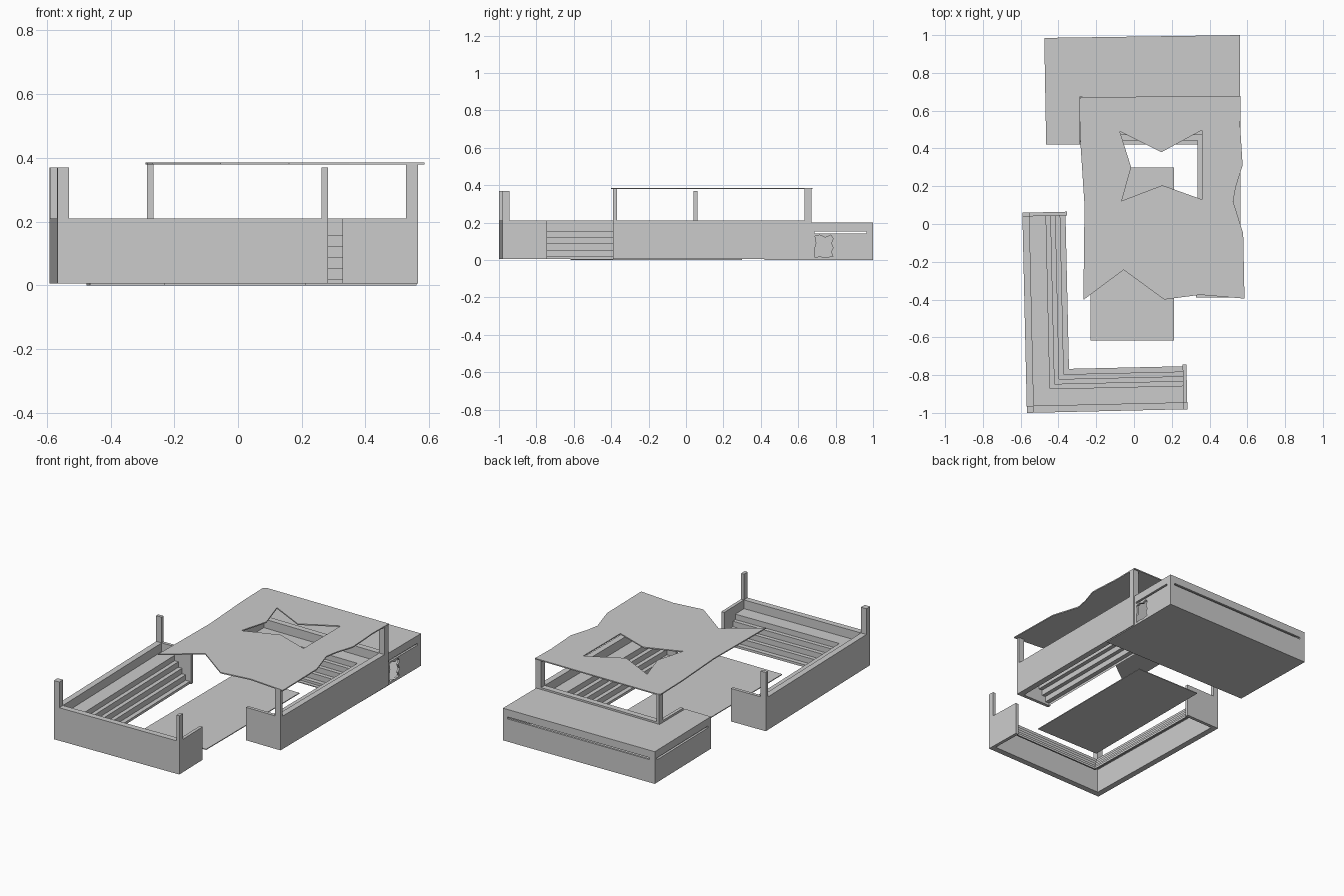
import bpy, bmesh
from math import pi, radians
from mathutils import Matrix

if "Cube" in bpy.data.objects:
    bpy.data.objects.remove(bpy.data.objects["Cube"])


def mesh_object(name, bm, matrix=Matrix()):
    bmesh.ops.recalc_face_normals(bm, faces=bm.faces)
    mesh = bpy.data.meshes.new(name)
    bm.to_mesh(mesh)
    bm.free()
    ob = bpy.data.objects.new(name, mesh)
    ob.matrix_world = matrix
    bpy.context.collection.objects.link(ob)
    return ob


def box(name, x0, x1, y0, y1, z0, z1, matrix=Matrix()):
    return prism(name, [(x0, y0), (x1, y0), (x1, y1), (x0, y1)], z0, z1, matrix)


def prism(name, outline, z0, z1, matrix=Matrix()):
    bm = bmesh.new()
    face = bm.faces.new([bm.verts.new((x, y, z0)) for x, y in outline])
    ext = bmesh.ops.extrude_face_region(bm, geom=[face], use_keep_orig=True)
    for v in ext["geom"]:
        if isinstance(v, bmesh.types.BMVert):
            v.co.z = z1
    return mesh_object(name, bm, matrix)


def sweep_corner(name, profile, closed, matrix):
    """Sweep a (depth, height) profile round the mitred corner of two arms."""
    bm = bmesh.new()
    rows = [[bm.verts.new(p) for p in ((LX, d, z), (d, d, z), (d, LY, z))] for d, z in profile]
    for i in range(len(rows) - (0 if closed else 1)):
        a, b = rows[i], rows[(i + 1) % len(rows)]
        for k in (0, 1):
            bm.faces.new((a[k], a[k + 1], b[k + 1], b[k]))
    if closed:
        for k in (0, 2):
            bm.faces.new([r[k] for r in rows])
    return mesh_object(name, bm, matrix)


def subtract(target, cutter):
    cutter.hide_render = True
    mod = target.modifiers.new("cut", 'BOOLEAN')
    mod.operation, mod.solver, mod.object = 'DIFFERENCE', 'EXACT', cutter
    bpy.context.view_layer.objects.active = target
    bpy.ops.object.modifier_apply(modifier=mod.name)
    bpy.data.objects.remove(cutter)


# Two L-shaped stepped stands, the second turned by half a circle
LX, LY = 0.85, 1.06
LOW, WALL_T, WALL_H = 0.005, 0.037, 0.21
steps = [(WALL_T, 0.156)]
for i in range(4):
    d, z = 0.125 + 0.025 * i, 0.156 - 0.034 * i
    steps += [(d, z), (d, z - 0.034)]
steps += [(0.228, 0.02), (0.228, LOW)]


def stand(side, matrix, post_top):
    sweep_corner(side + "_outer_wall", [(0, LOW), (0, WALL_H), (WALL_T, WALL_H), (WALL_T, LOW)], True, matrix)
    sweep_corner(side + "_steps", steps, False, matrix)
    box(side + "_end_wall_a", LX - 0.02, LX, 0, 0.237, LOW, WALL_H, matrix)
    box(side + "_end_wall_b", 0, 0.237, LY - 0.02, LY, LOW, WALL_H, matrix)
    box(side + "_corner_post", 0, WALL_T, 0, WALL_T, WALL_H, post_top, matrix)
    box(side + "_end_post_a", LX - 0.02, LX, 0, WALL_T, WALL_H, post_top, matrix)
    box(side + "_end_post_b", 0, WALL_T, LY - 0.02, LY, WALL_H, post_top, matrix)


stand("front_stand", Matrix.Translation((-0.567, -1.0, 0)) @ Matrix.Rotation(radians(1.3), 4, 'Z'), 0.37)
stand("back_stand", Matrix.Translation((0.565, 0.67, 0)) @ Matrix.Rotation(pi, 4, 'Z'), 0.379)

# Ground slabs
box("stage_slab", -0.23, 0.213, -0.617, 0.30, 0, 0.005)
prism("building_floor", [(-0.465, 0.42), (0.56, 0.42), (0.56, 1.0), (-0.475, 0.985)], 0, 0.005)

# Hollow back building with a wing on the left
building = prism("building", [(-0.465, 0.42), (-0.288, 0.42), (-0.288, 0.672), (0.56, 0.672),
                              (0.56, 1.0), (-0.475, 0.985)], 0.005, 0.2)
subtract(building, prism("hollow", [(-0.452, 0.435), (-0.3, 0.435), (-0.3, 0.684), (0.547, 0.684),
                                    (0.547, 0.986), (-0.46, 0.972)], 0.012, 0.19))

# Window slots: right, left and back
subtract(building, box("slot_right", 0.52, 0.6, 0.686, 0.965, 0.141, 0.153))
subtract(building, box("slot_left", -0.5, -0.44, 0.45, 0.965, 0.141, 0.153))
subtract(building, box("slot_back", -0.44, 0.53, 0.965, 1.05, 0.141, 0.153))

# Ragged doorway in the right wall
door = [(0.69, 0.013), (0.715, 0.02), (0.74, 0.013), (0.785, 0.02), (0.775, 0.045), (0.787, 0.065),
        (0.776, 0.09), (0.787, 0.115), (0.775, 0.133), (0.745, 0.12), (0.715, 0.133), (0.69, 0.128),
        (0.697, 0.09), (0.688, 0.06)]
to_side = Matrix(((0, 0, 1, 0), (1, 0, 0, 0), (0, 1, 0, 0), (0, 0, 0, 1)))
subtract(building, prism("doorway", door, 0.53, 0.6, to_side))

# Thin canopy with a bow-tie opening
outline = [(-0.29, 0.66), (-0.27, 0.672), (0.565, 0.677), (0.562, 0.52), (0.575, 0.31), (0.54, 0.2),
           (0.525, 0.12), (0.578, -0.05), (0.585, -0.395), (0.35, -0.375), (0.16, -0.4),
           (-0.055, -0.243), (-0.268, -0.402), (-0.262, 0.1), (-0.285, 0.45)]
opening = [(-0.075, 0.49), (0.145, 0.38), (0.36, 0.497), (0.36, 0.13), (0.15, 0.205),
           (-0.065, 0.123), (-0.015, 0.30)]
curve = bpy.data.curves.new("canopy", 'CURVE')
curve.dimensions, curve.fill_mode, curve.extrude = '2D', 'BOTH', 0.0035
for points in (outline, opening):
    spline = curve.splines.new('POLY')
    spline.points.add(len(points) - 1)
    spline.use_cyclic_u = True
    for p, (x, y) in zip(spline.points, points):
        p.co = (x, y, 0, 1)
canopy = bpy.data.objects.new("canopy", curve)
canopy.location.z = 0.3825
bpy.context.collection.objects.link(canopy)
bpy.context.view_layer.objects.active = canopy
canopy.select_set(True)
bpy.ops.object.convert(target='MESH')
for poly in canopy.data.polygons:
    poly.use_smooth = False
